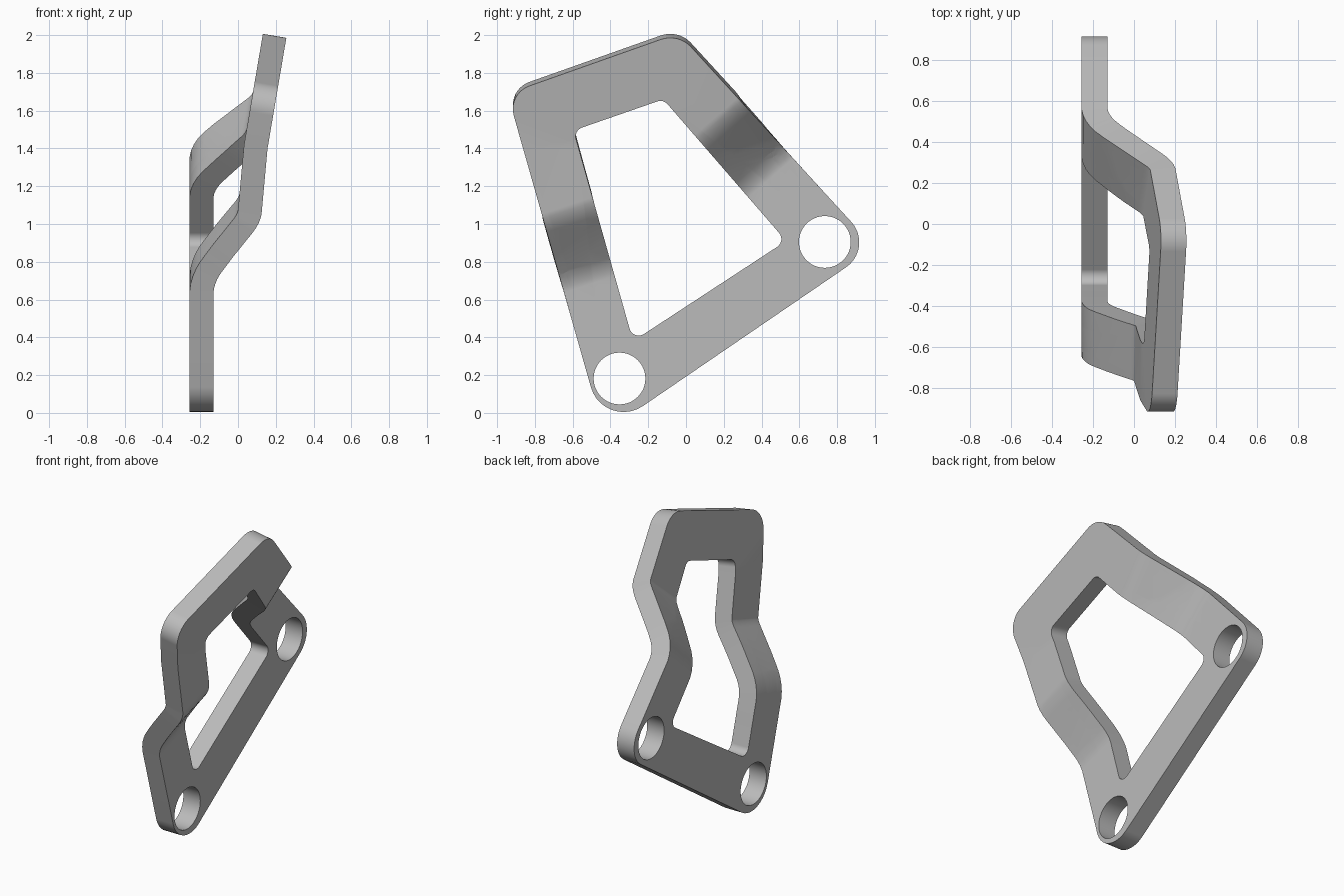
import bpy
import bmesh
import math
from mathutils import Vector

cube = bpy.data.objects.get("Cube")
if cube:
    bpy.data.objects.remove(cube, do_unlink=True)

THICKNESS = 0.126
LOWER_X = -0.13
SOFT = [-0.05, -0.025, 0, 0.025, 0.05]   # spread of each rounded fold

# Each arm's ramp: direction across the fold (y, z), start and end
LEFT_ARM = (Vector((-0.316, 0.949)), 0.857, 1.19)
RIGHT_ARM = (Vector((-0.656, 0.755)), 0.695, 1.03)


def rounded(corners, steps=10):
    """Polygon of (y, z, radius) corners with arcs at the corners."""
    points = []
    for i, (y, z, radius) in enumerate(corners):
        corner = Vector((y, z))
        before = (Vector(corners[i - 1][:2]) - corner).normalized()
        after = (Vector(corners[(i + 1) % len(corners)][:2]) - corner).normalized()
        half = before.angle(after) / 2
        centre = corner + (before + after).normalized() * radius / math.sin(half)
        start = corner + before * radius / math.tan(half) - centre
        end = corner + after * radius / math.tan(half) - centre
        a0 = math.atan2(start.y, start.x)
        turn = math.atan2(end.y, end.x) - a0
        turn = (turn + math.pi) % math.tau - math.pi
        for k in range(steps + 1):
            a = a0 + turn * k / steps
            points.append(centre + Vector((math.cos(a), math.sin(a))) * radius)
    return points


def circle(y, z, radius, steps=48):
    return [Vector((y + radius * math.cos(math.tau * k / steps),
                    z + radius * math.sin(math.tau * k / steps)))
            for k in range(steps)]


def plate_x(y, z):
    """Sideways position of the folded plate's outer face."""
    axis, start, end = LEFT_ARM if y < -0.2 else RIGHT_ARM
    s = axis.dot(Vector((y, z)))
    ramp = [min(1, max(0, (s + d - start) / (end - start))) for d in SOFT]
    upper = max(0.255 - 0.17 * (1.98 - z), 0.156 - 0.09 * (1.4 - z))
    return LOWER_X + (upper - LOWER_X) * sum(ramp) / len(ramp)


# Flat outline, window and two bolt holes
loops = [
    rounded([(-0.435, -0.105, 0.18), (1.0, 0.875, 0.16),
             (-0.04, 2.01, 0.15), (-0.945, 1.69, 0.13)]),
    rounded([(-0.28, 0.38, 0.05), (0.53, 0.91, 0.05),
             (-0.12, 1.66, 0.05), (-0.595, 1.495, 0.05)]),
    circle(-0.352, 0.182, 0.137),
    circle(0.735, 0.905, 0.137),
]
bm = bmesh.new()
for loop in loops:
    verts = [bm.verts.new((0, p.x, p.y)) for p in loop]
    for i, v in enumerate(verts):
        bm.edges.new((verts[i - 1], v))
bmesh.ops.triangle_fill(bm, edges=bm.edges[:], use_beauty=True, normal=(1, 0, 0))


# Fold lines
def cut(axis, distance):
    normal = Vector((0, axis.x, axis.y)).normalized()
    bmesh.ops.bisect_plane(bm, geom=bm.verts[:] + bm.edges[:] + bm.faces[:],
                           plane_co=normal * distance, plane_no=normal, dist=1e-5)


for axis, start, end in (LEFT_ARM, RIGHT_ARM):
    for fold in (start, end):
        for d in SOFT:
            cut(axis, fold + d)
cut(Vector((0, 1)), 1.4)

# Bend the sheet
bmesh.ops.triangulate(bm, faces=bm.faces[:])
for v in bm.verts:
    v.co.x = plate_x(v.co.y, v.co.z)
bm.normal_update()
for f in bm.faces:
    if f.normal.x < 0:
        f.normal_flip()

mesh = bpy.data.meshes.new("bent_bracket")
bm.to_mesh(mesh)
bm.free()
bracket = bpy.data.objects.new("bent_bracket", mesh)
bpy.context.collection.objects.link(bracket)

# Metal colour
metal = bpy.data.materials.new("grey_metal")
metal.use_nodes = True
colour = (0.5, 0.5, 0.5, 1)
metal.diffuse_color = colour
metal.node_tree.nodes["Principled BSDF"].inputs["Base Color"].default_value = colour
mesh.materials.append(metal)

# Sheet thickness and shading
bpy.ops.object.select_all(action="DESELECT")
bracket.select_set(True)
bpy.context.view_layer.objects.active = bracket
solid = bracket.modifiers.new("thickness", "SOLIDIFY")
solid.thickness = THICKNESS
solid.offset = -1
solid.use_even_offset = True
solid.use_quality_normals = True
bpy.ops.object.modifier_apply(modifier=solid.name)
bpy.ops.object.shade_smooth_by_angle(angle=math.radians(30))
weighted = bracket.modifiers.new("clean_shading", "WEIGHTED_NORMAL")
weighted.keep_sharp = True
